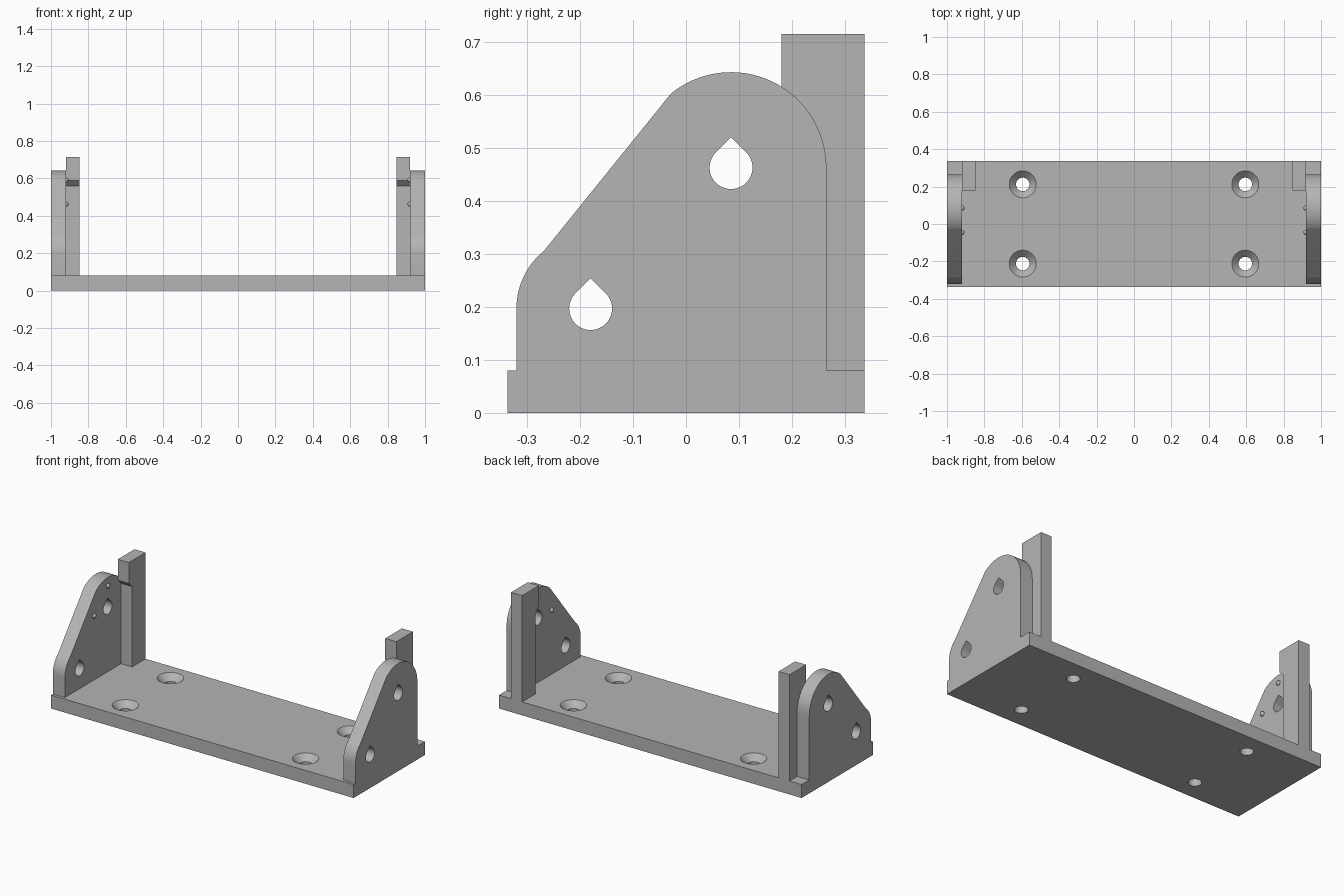
import bpy
import bmesh
import math
from mathutils import Vector

cube = bpy.data.objects.get("Cube")
if cube:
    bpy.data.objects.remove(cube, do_unlink=True)

GREY = (0.46, 0.46, 0.46, 1)
grey = bpy.data.materials.new("plain grey")
grey.use_nodes = True
grey.diffuse_color = GREY
grey.node_tree.nodes["Principled BSDF"].inputs["Base Color"].default_value = GREY

THICK = 0.08            # plate and base thickness
HALF_Y = 0.337
PIVOT = Vector((0.085, 0.463))    # upper hole centre (y, z)
LOWER = Vector((-0.18, 0.197))    # lower hole centre (y, z)


def finish(bm, name):
    bmesh.ops.recalc_face_normals(bm, faces=bm.faces)
    mesh = bpy.data.meshes.new(name)
    bm.to_mesh(mesh)
    bm.free()
    mesh.materials.append(grey)
    obj = bpy.data.objects.new(name, mesh)
    bpy.context.collection.objects.link(obj)
    return obj


def prism(name, outline, x0, x1):
    """Extrude a (y, z) outline along x."""
    bm = bmesh.new()
    face = bm.faces.new([bm.verts.new((x0, y, z)) for y, z in outline])
    ext = bmesh.ops.extrude_face_region(bm, geom=[face])["geom"]
    moved = [v for v in ext if isinstance(v, bmesh.types.BMVert)]
    bmesh.ops.translate(bm, verts=moved, vec=(x1 - x0, 0, 0))
    return finish(bm, name)


def lathe(name, profile, x, y, steps=48):
    """Spin an (r, z) profile around a vertical axis."""
    bm = bmesh.new()
    rings = [[bm.verts.new((x + r * math.cos(math.tau * i / steps),
                            y + r * math.sin(math.tau * i / steps), z))
              for i in range(steps)] for r, z in profile]
    for a, b in zip(rings, rings[1:]):
        for i in range(steps):
            j = (i + 1) % steps
            bm.faces.new((a[i], a[j], b[j], b[i]))
    bm.faces.new(rings[0])
    bm.faces.new(rings[-1])
    return finish(bm, name)


def arc(centre, radius, start, end, steps):
    angles = [math.radians(start + (end - start) * i / steps) for i in range(steps + 1)]
    return [(centre.x + radius * math.cos(a), centre.y + radius * math.sin(a))
            for a in angles]


def apply(obj, kind, **settings):
    mod = obj.modifiers.new(kind.title(), kind)
    for key, value in settings.items():
        setattr(mod, key, value)
    bpy.context.view_layer.objects.active = obj
    bpy.ops.object.modifier_apply(modifier=mod.name)


def cut(obj, cutter):
    apply(obj, "BOOLEAN", operation="DIFFERENCE", solver="EXACT", object=cutter)
    bpy.data.objects.remove(cutter, do_unlink=True)


def smooth(obj):
    bpy.ops.object.select_all(action="DESELECT")
    obj.select_set(True)
    bpy.context.view_layer.objects.active = obj
    bpy.ops.object.shade_smooth_by_angle(angle=math.radians(25))


# Base plate with four countersunk screw holes
base = prism("base_plate", [(-HALF_Y, 0), (HALF_Y, 0), (HALF_Y, THICK), (-HALF_Y, THICK)], -1, 1)
screw_profile = [(0.036, -0.02), (0.036, 0.044), (0.072, THICK), (0.072, 0.1)]
for sx in (-1, 1):
    for sy in (-1, 1):
        cut(base, lathe("screw_cutter", screw_profile, sx * 0.595, sy * 0.212))
smooth(base)

# Side plate: two rounded corners joined by their common tangent
big, small = 0.18, 0.14
span = PIVOT - LOWER
tangent = math.degrees(math.atan2(span.y, span.x) + math.acos((big - small) / span.length))
outline = ([(PIVOT.x + big, THICK)] + arc(PIVOT, big, 0, tangent, 32)
           + arc(LOWER, small, tangent, 180, 14) + [(LOWER.x - small, THICK)])
side = prism("side_plates", outline, 1 - THICK, 1)

# Teardrop holes through the side plate
hole = 0.0405
for centre in (PIVOT, LOWER):
    tip = (centre.x, centre.y + hole * math.sqrt(2))
    drop = arc(centre, hole, 135, 405, 36) + [tip]
    cut(side, prism("teardrop_cutter", drop, 0.8, 1.1))
apply(side, "MIRROR")
smooth(side)

# Rear posts, thicker above a sloping ledge
post = prism("rear_posts", [(HALF_Y, THICK), (HALF_Y, 0.715), (0.18, 0.715),
                            (0.18, 0.59), (0.21, 0.56), (0.21, THICK)], 0.847, 1 - THICK)
apply(post, "MIRROR")

# Small round detents on the inner faces, ahead of and above the pivot
for name, dy, dz in (("upper_detents", 0, 0.13), ("front_detents", -0.13, 0)):
    bm = bmesh.new()
    bmesh.ops.create_uvsphere(bm, u_segments=24, v_segments=12, radius=0.014)
    bmesh.ops.translate(bm, verts=bm.verts, vec=(1 - THICK, PIVOT.x + dy, PIVOT.y + dz))
    detent = finish(bm, name)
    apply(detent, "MIRROR")
    smooth(detent)
